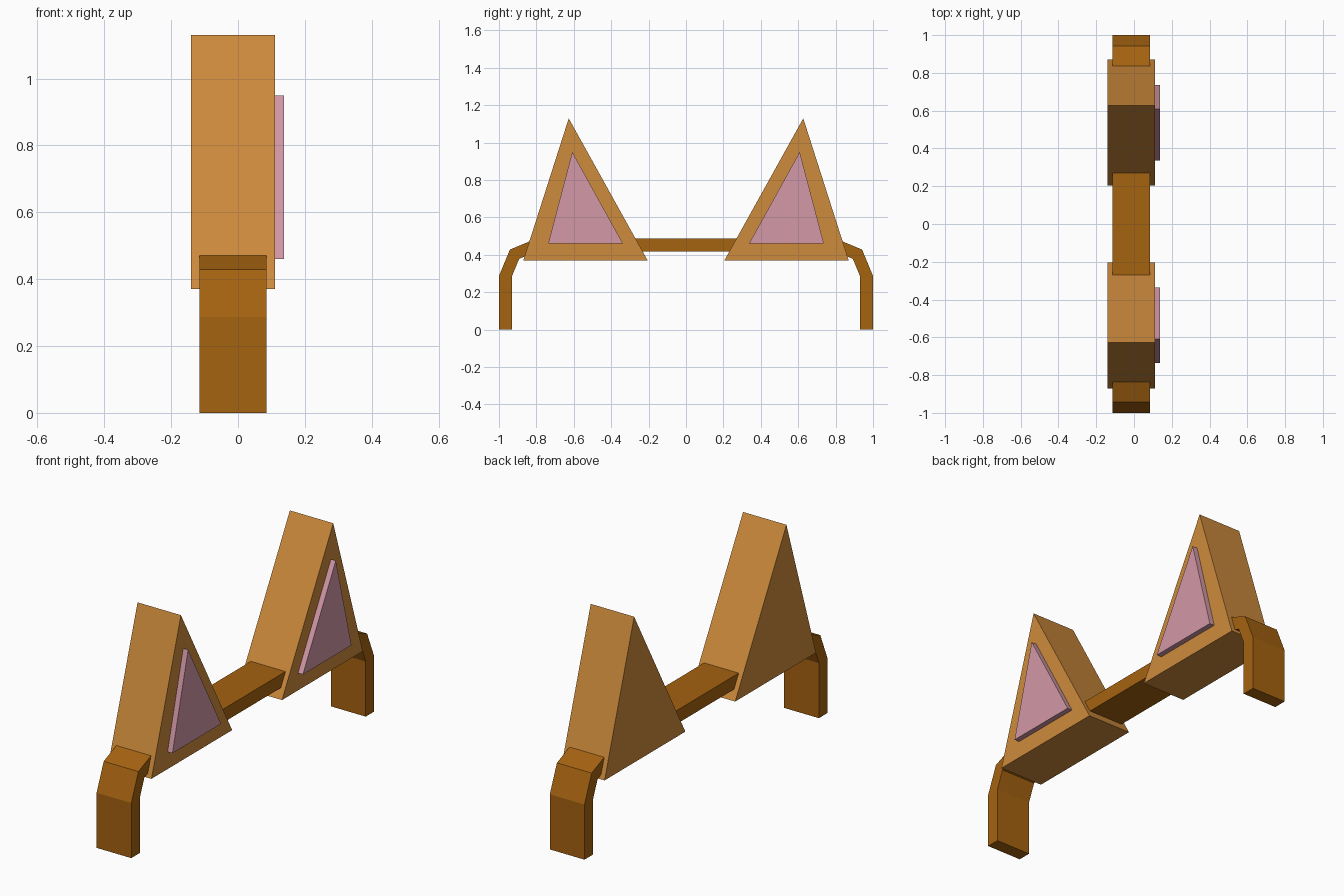
import bpy, bmesh, math

if "Cube" in bpy.data.objects:
    bpy.data.objects.remove(bpy.data.objects["Cube"])


def srgb(r, g, b):
    f = lambda c: c / 12.92 if c <= 0.04045 else ((c + 0.055) / 1.055) ** 2.4
    return [f(c / 255) for c in (r, g, b)] + [1.0]


def material(name, rgb):
    m = bpy.data.materials.new(name)
    m.diffuse_color = srgb(*rgb)
    m.use_nodes = True
    m.node_tree.nodes["Principled BSDF"].inputs["Base Color"].default_value = m.diffuse_color
    return m


ear_mat = material("light_brown", (206, 139, 60))
band_mat = material("dark_brown", (165, 98, 16))
pink_mat = material("dusty_pink", (211, 153, 167))


def extrude_profile(name, profile, x0, x1, mat):
    """Solid prism from a (y, z) outline, running from x0 to x1."""
    bm = bmesh.new()
    face = bm.faces.new([bm.verts.new((x0, y, z)) for y, z in profile])
    ext = bmesh.ops.extrude_face_region(bm, geom=[face])
    verts = [g for g in ext["geom"] if isinstance(g, bmesh.types.BMVert)]
    bmesh.ops.translate(bm, verts=verts, vec=(x1 - x0, 0, 0))
    bmesh.ops.recalc_face_normals(bm, faces=bm.faces)
    mesh = bpy.data.meshes.new(name)
    bm.to_mesh(mesh)
    bm.free()
    mesh.materials.append(mat)
    obj = bpy.data.objects.new(name, mesh)
    bpy.context.collection.objects.link(obj)
    return obj


# Headband: flat strip with two-segment rounded corners
def arch(radius):
    cy, cz = 0.80, 0.287
    corner = [(cy + radius * math.cos(math.radians(a)),
               cz + radius * math.sin(math.radians(a))) for a in (0, 45, 90)]
    half = [(cy + radius, 0.0)] + corner
    return half + [(-y, z) for y, z in reversed(half)]


extrude_profile("headband", arch(0.20) + arch(0.13)[::-1], -0.115, 0.085, band_mat)

# Ears with raised inner panels, mirrored front to back
ear = [(0.87, 0.37), (0.205, 0.37), (0.627, 1.13)]
inner = [(0.737, 0.46), (0.337, 0.46), (0.608, 0.95)]
for side, s in (("front", -1), ("back", 1)):
    extrude_profile(side + "_ear", [(s * y, z) for y, z in ear], -0.14, 0.11, ear_mat)
    extrude_profile(side + "_inner_ear", [(s * y, z) for y, z in inner], 0.105, 0.138, pink_mat)
